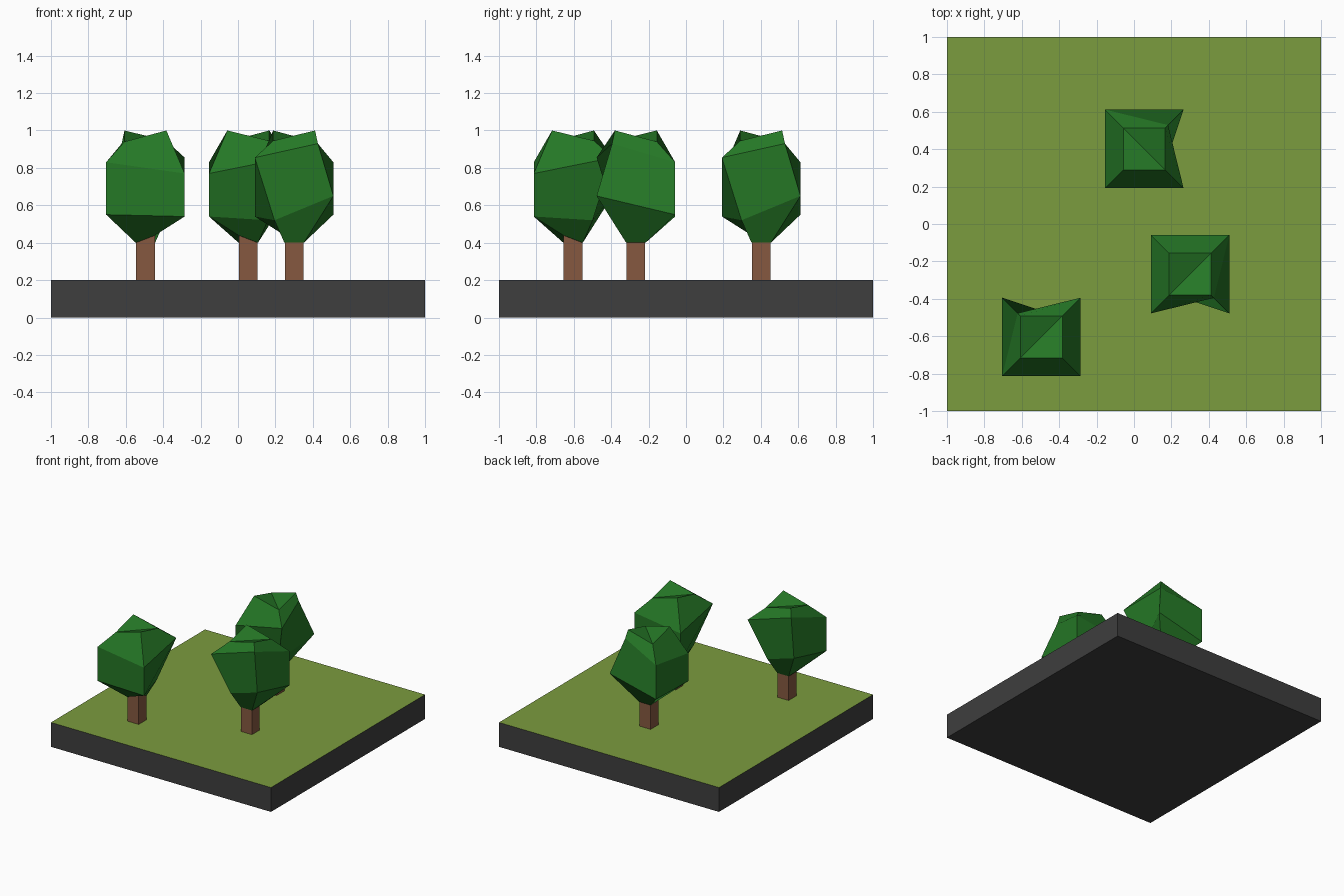
import bpy, bmesh
from mathutils import Matrix
from math import radians

if "Cube" in bpy.data.objects:
    bpy.data.objects.remove(bpy.data.objects["Cube"])


def material(name, r, g, b):
    lin = [(c / 255 / 12.92) if c < 11 else ((c / 255 + 0.055) / 1.055) ** 2.4 for c in (r, g, b)]
    m = bpy.data.materials.new(name)
    m.diffuse_color = (*lin, 1)
    m.use_nodes = True
    m.node_tree.nodes["Principled BSDF"].inputs["Base Color"].default_value = m.diffuse_color
    return m


leaf = material("leaf_green", 37, 120, 38)
grass = material("grass_green", 123, 156, 62)
bark = material("bark_brown", 134, 89, 64)
slab = material("slab_grey", 62, 62, 62)


def finish(name, bm, mats):
    bmesh.ops.recalc_face_normals(bm, faces=bm.faces)
    me = bpy.data.meshes.new(name)
    for m in mats:
        me.materials.append(m)
    bm.normal_update()
    for f in bm.faces:          # second material covers upward faces
        if len(mats) > 1 and f.normal.z > 0.5:
            f.material_index = 1
    bm.to_mesh(me)
    bm.free()
    ob = bpy.data.objects.new(name, me)
    bpy.context.collection.objects.link(ob)
    return ob


def box(name, x, y, z0, z1, size, mats):
    bm = bmesh.new()
    bmesh.ops.create_cube(bm, size=1)
    bmesh.ops.scale(bm, vec=(size, size, z1 - z0), verts=bm.verts)
    bmesh.ops.translate(bm, vec=(x, y, (z0 + z1) / 2), verts=bm.verts)
    return finish(name, bm, mats)


# Crown rings, bottom to top: (half width, height) per corner
# in the order front-left, front-right, back-right, back-left
RINGS = [
    [(.052, .40), (.052, .44), (.052, .40), (.052, .40)],
    [(.21, .55), (.21, .54), (.105, .52), (.21, .65)],
    [(.21, .83), (.21, .77), (.21, .855), (.127, .93)],
    [(.112, .94), (.112, 1.0), (.112, .945), (.112, 1.0)],
]
CORNERS = [(-1, -1), (1, -1), (1, 1), (-1, 1)]


def crown(name, x, y, turn):
    bm = bmesh.new()
    rings = [[bm.verts.new((cx * w, cy * w, z)) for (cx, cy), (w, z) in zip(CORNERS, ring)]
             for ring in RINGS]
    for a, b in zip(rings, rings[1:]):
        for i in range(4):
            j = (i + 1) % 4
            bm.faces.new((a[i], a[j], b[j], b[i]))
    # caps are creased front-left to back-right
    for r in (rings[0], rings[-1]):
        bm.faces.new((r[0], r[1], r[2]))
        bm.faces.new((r[0], r[2], r[3]))
    bm.transform(Matrix.Translation((x, y, 0)) @ Matrix.Rotation(radians(turn), 4, 'Z'))
    return finish(name, bm, [leaf])


# Ground slab with grass on top
box("ground_slab", 0, 0, 0, 0.2, 2, [slab, grass])

# Three trees, same crown turned differently
for n, (x, y, turn) in enumerate([(-.495, -.604, 0), (.30, -.268, 180), (.055, .402, -90)], 1):
    box(f"trunk_{n}", x, y, 0.2, 0.44, 0.1, [bark])
    crown(f"crown_{n}", x, y, turn)
